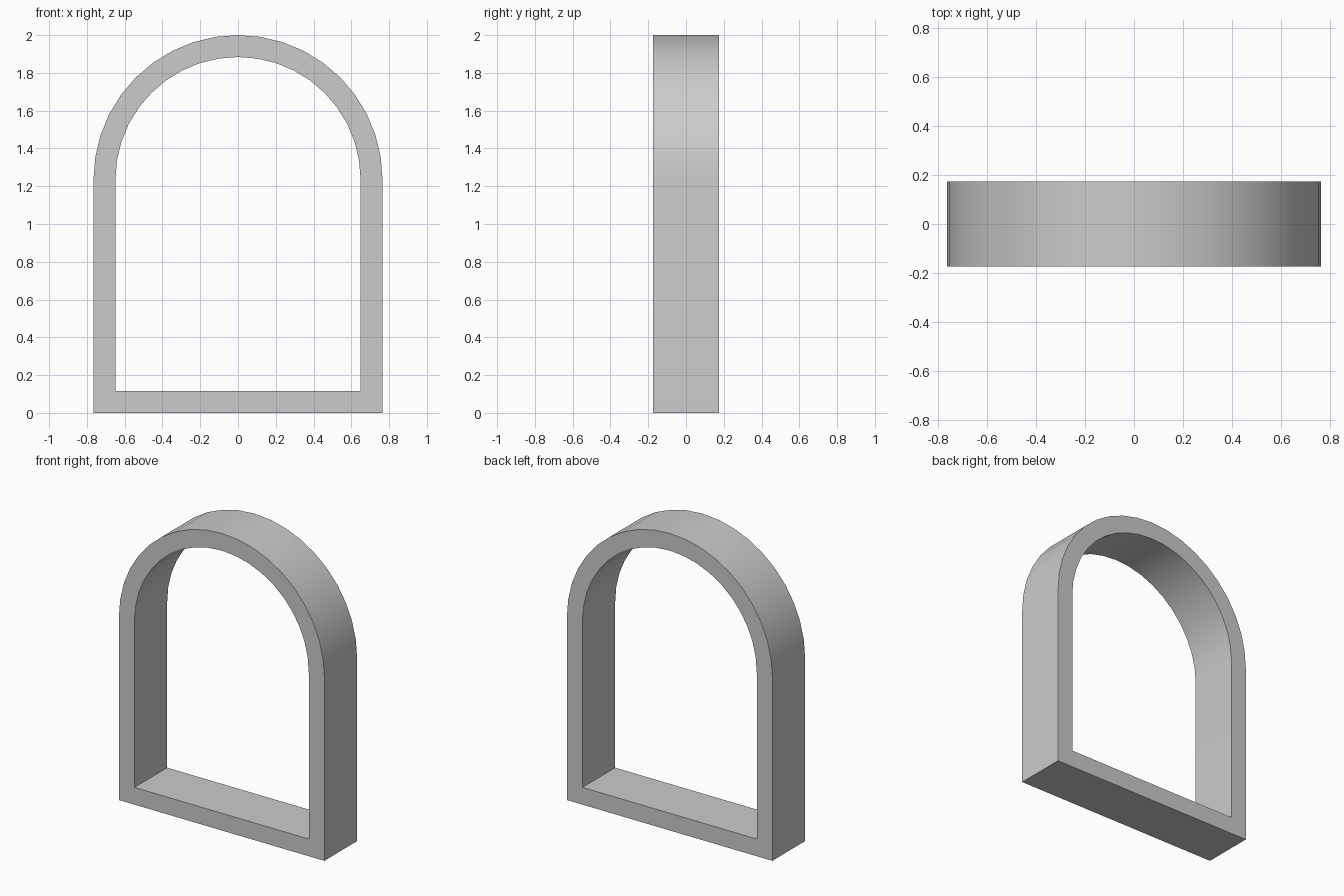
import bpy, bmesh, math

if "Cube" in bpy.data.objects:
    bpy.data.objects.remove(bpy.data.objects["Cube"])

HALF_DEPTH = 0.174
SEGMENTS = 20
SPRING = 1.235


def arch_outline(radius, bottom):
    # Bottom corners plus a semicircular head, anticlockwise
    pts = [(-radius, bottom), (radius, bottom)]
    for i in range(SEGMENTS + 1):
        a = math.pi * i / SEGMENTS
        pts.append((radius * math.cos(a), SPRING + radius * math.sin(a)))
    return pts


# Arched frame: outer and inner outlines joined as a ring with depth
bm = bmesh.new()


def add_loop(points, y):
    return [bm.verts.new((x, y, z)) for x, z in points]


outer = arch_outline(0.765, 0.0)
inner = arch_outline(0.649, 0.116)
loops = [add_loop(outer, -HALF_DEPTH), add_loop(inner, -HALF_DEPTH),
         add_loop(inner, HALF_DEPTH), add_loop(outer, HALF_DEPTH)]
n = len(outer)
for k in range(4):
    a, b = loops[k], loops[(k + 1) % 4]
    for i in range(n):
        j = (i + 1) % n
        bm.faces.new((a[i], a[j], b[j], b[i]))
bmesh.ops.recalc_face_normals(bm, faces=bm.faces)

mesh = bpy.data.meshes.new("arched_window_frame")
bm.to_mesh(mesh)
bm.free()
frame = bpy.data.objects.new("arched_window_frame", mesh)
bpy.context.collection.objects.link(frame)

# Smooth curved head, crisp corners
bpy.context.view_layer.objects.active = frame
frame.select_set(True)
bpy.ops.object.shade_smooth_by_angle(angle=math.radians(30))
